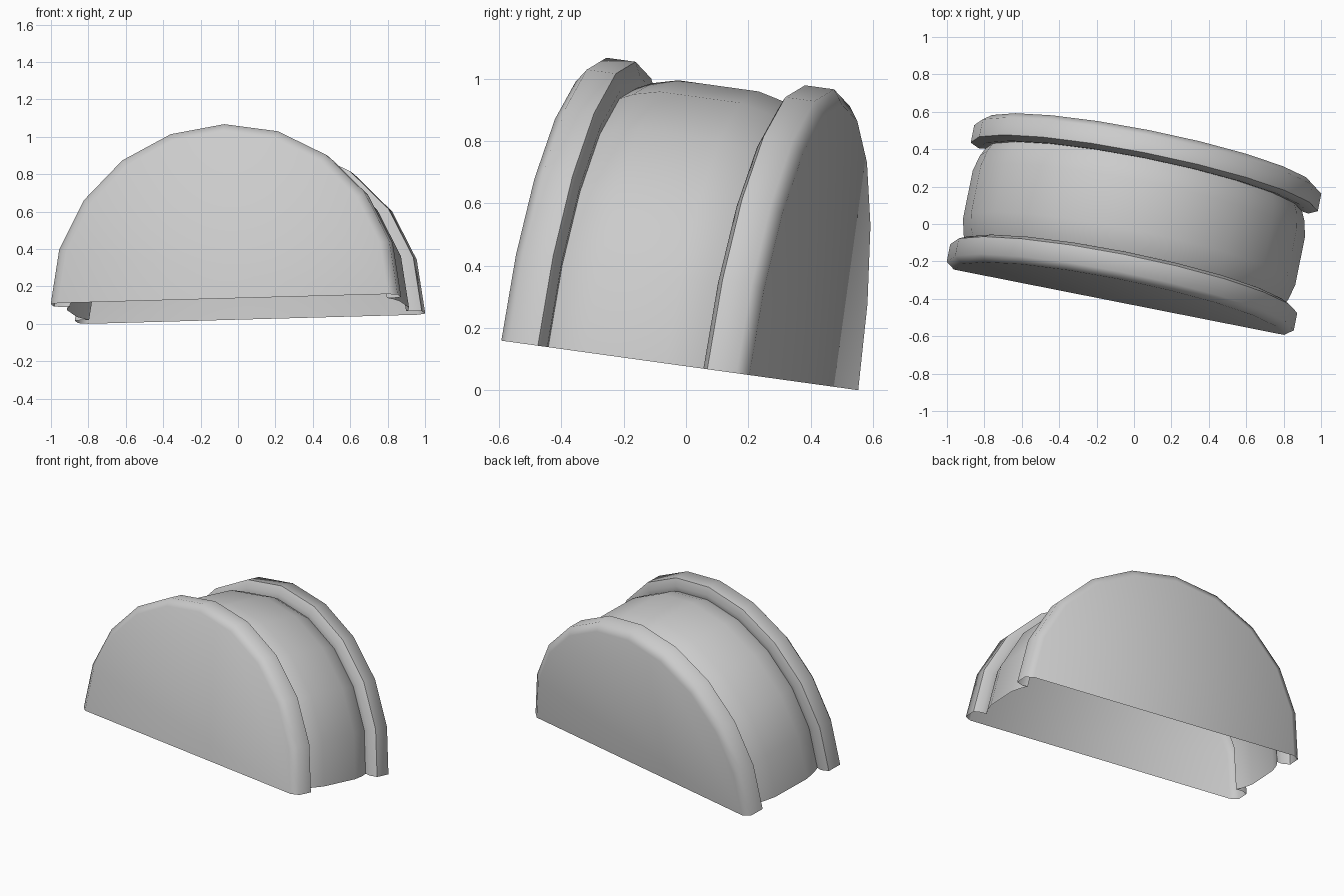
import bpy, bmesh, math
from mathutils import Matrix, Vector

if "Cube" in bpy.data.objects:
    bpy.data.objects.remove(bpy.data.objects["Cube"])

SEGMENTS = 10
# Half profile from end cap to barrel middle: (distance along axis, radius)
half = [(.41, .90), (.376, .946), (.28, .946), (.258, .90),
        (.262, .864), (.218, .885), (.133, .906)]
profile = [(-a, r) for a, r in half] + half[::-1]

# Half-revolved flanged shell, open underneath
bm = bmesh.new()
rings = []
for a, r in profile:
    ring = []
    for i in range(SEGMENTS + 1):
        t = math.pi * i / SEGMENTS
        ring.append(bm.verts.new((-r * math.cos(t), a, r * math.sin(t))))
    rings.append(ring)
for p, q in zip(rings, rings[1:]):
    for i in range(SEGMENTS):
        bm.faces.new((p[i], q[i], q[i + 1], p[i + 1]))

# Flat end caps
bm.faces.new(rings[0])
bm.faces.new(rings[-1][::-1])
bmesh.ops.recalc_face_normals(bm, faces=bm.faces)

# Tilted resting pose
tilt = Matrix.Rotation(math.radians(-7.9), 4, 'X') @ Matrix.Rotation(math.radians(-11.3), 4, 'Z')
bm.transform(Matrix.Translation(Vector((0, -.02, .084))) @ tilt)
low = min(v.co.z for v in bm.verts)
bm.transform(Matrix.Translation((0, 0, -low)))

mesh = bpy.data.meshes.new("half_drum_shell")
bm.to_mesh(mesh)
bm.free()
obj = bpy.data.objects.new("half_drum_shell", mesh)
bpy.context.collection.objects.link(obj)
bpy.context.view_layer.objects.active = obj
obj.select_set(True)
bpy.ops.object.shade_smooth_by_angle(angle=math.radians(60))
